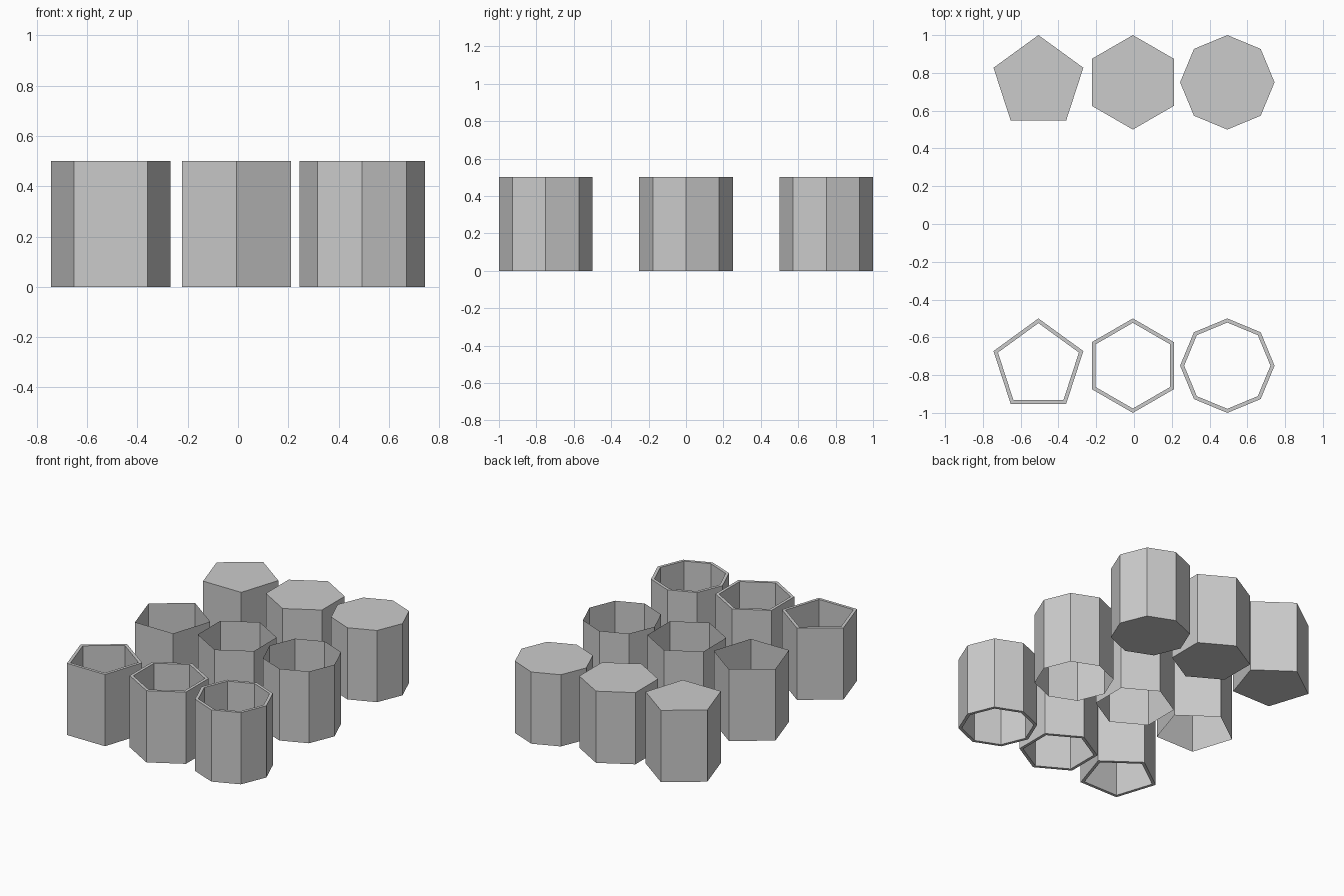
import bpy, bmesh
from math import sin, cos, tau, pi

if "Cube" in bpy.data.objects:
    bpy.data.objects.remove(bpy.data.objects["Cube"])

RADIUS, HEIGHT, WALL = 0.25, 0.5, 0.02


def prism(name, sides, x, y, style):
    bm = bmesh.new()

    def ring(r, z):
        return [bm.verts.new((r * sin(tau * i / sides), r * cos(tau * i / sides), z))
                for i in range(sides)]

    def bridge(a, b):
        for i in range(sides):
            j = (i + 1) % sides
            bm.faces.new((a[i], b[i], b[j], a[j]))

    # outer side walls
    low, high = ring(RADIUS, 0), ring(RADIUS, HEIGHT)
    bridge(low, high)
    if style == "solid":
        bm.faces.new(low)
        bm.faces.new(high[::-1])
    elif style == "tube":
        # inner walls and flat rims, constant wall thickness
        inner = RADIUS - WALL / cos(pi / sides)
        in_low, in_high = ring(inner, 0), ring(inner, HEIGHT)
        bridge(high, in_high)
        bridge(in_high, in_low)
        bridge(in_low, low)
    if style != "shell":
        bmesh.ops.recalc_face_normals(bm, faces=bm.faces[:])

    mesh = bpy.data.meshes.new(name)
    bm.to_mesh(mesh)
    bm.free()
    obj = bpy.data.objects.new(name, mesh)
    obj.location = (x, y, 0)
    bpy.context.collection.objects.link(obj)


# columns: pentagon, hexagon, octagon; rows: thick tubes, thin open shells, solids
for shape, sides, x in (("pentagon", 5, -0.506), ("hexagon", 6, -0.006), ("octagon", 8, 0.494)):
    for style, y in (("tube", -0.75), ("shell", 0), ("solid", 0.75)):
        prism(f"{shape}_{style}", sides, x, y, style)
